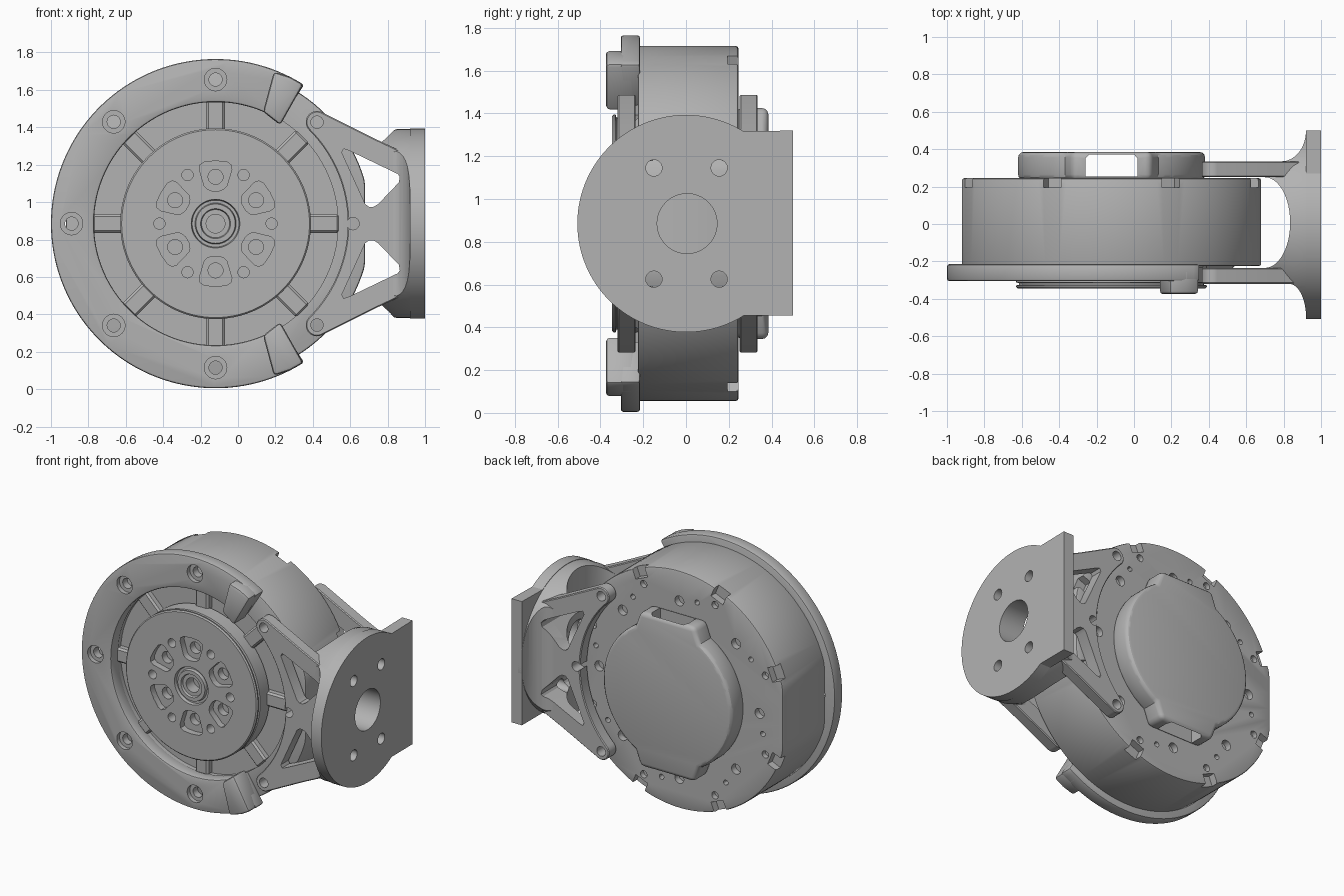
import bpy, bmesh
from math import sin, cos, radians, pi
from mathutils import Matrix

if "Cube" in bpy.data.objects:
    bpy.data.objects.remove(bpy.data.objects["Cube"])

CX, CZ = -0.12, 0.885  # motor axis

grey = bpy.data.materials.new("machined_grey")
grey.use_nodes = True
GREY = (0.45, 0.45, 0.45, 1)
grey.diffuse_color = GREY
grey.node_tree.nodes["Principled BSDF"].inputs["Base Color"].default_value = GREY


def polar(r, deg, cx=CX, cz=CZ):
    a = radians(deg)
    return cx + r * cos(a), cz + r * sin(a)


def arc(r, a0, a1, n=24, cx=CX, cz=CZ):
    return [polar(r, a0 + (a1 - a0) * i / n, cx, cz) for i in range(n + 1)]


def circle(r, cx=CX, cz=CZ, n=32):
    return arc(r, 0, 360, n, cx, cz)[:-1]


def turned(pts, deg):
    """Turn (radial, sideways) points about the motor axis."""
    a = radians(deg)
    return [(CX + u * cos(a) - v * sin(a), CZ + u * sin(a) + v * cos(a)) for u, v in pts]


def finish(name, bm):
    bmesh.ops.recalc_face_normals(bm, faces=bm.faces[:])
    me = bpy.data.meshes.new(name)
    bm.to_mesh(me)
    bm.free()
    me.materials.append(grey)
    ob = bpy.data.objects.new(name, me)
    bpy.context.collection.objects.link(ob)
    return ob


def prism(name, outlines, lo, hi, axis="y"):
    """Extrude one or more outlines along an axis."""
    place = {"x": lambda u, v, d: (d, u, v), "y": lambda u, v, d: (u, d, v),
             "z": lambda u, v, d: (u, v, d)}[axis]
    bm = bmesh.new()
    for pts in outlines:
        a = [bm.verts.new(place(u, v, lo)) for u, v in pts]
        b = [bm.verts.new(place(u, v, hi)) for u, v in pts]
        bm.faces.new(a)
        bm.faces.new(b[::-1])
        for i in range(len(a)):
            j = (i + 1) % len(a)
            bm.faces.new((a[i], a[j], b[j], b[i]))
    return finish(name, bm)


def lathe(name, profile, steps=96):
    """Revolve (radius, y) points about the motor axis."""
    bm = bmesh.new()
    vs = [bm.verts.new((CX + r, y, CZ)) for r, y in profile]
    es = [bm.edges.new(p) for p in zip(vs, vs[1:])]
    bmesh.ops.spin(bm, geom=vs + es, cent=(CX, 0, CZ), axis=(0, 1, 0),
                   angle=2 * pi, steps=steps)
    bmesh.ops.remove_doubles(bm, verts=bm.verts[:], dist=1e-4)
    return finish(name, bm)


def apply(ob, mod):
    with bpy.context.temp_override(object=ob, active_object=ob):
        bpy.ops.object.modifier_apply(modifier=mod.name)


def bevel(ob, width, segments=2):
    m = ob.modifiers.new("bevel", "BEVEL")
    m.width, m.segments, m.limit_method = width, segments, "ANGLE"
    m.angle_limit = radians(40)
    apply(ob, m)
    return ob


def combine(ob, tool, operation="DIFFERENCE"):
    m = ob.modifiers.new("cut", "BOOLEAN")
    m.object, m.operation, m.solver = tool, operation, "EXACT"
    apply(ob, m)
    bpy.data.objects.remove(tool)
    return ob


def cut(ob, outlines, lo, hi, axis="y"):
    return combine(ob, prism("cutter", outlines, lo, hi, axis))


EIGHT = range(0, 360, 45)

# Motor housing: round with two side flats, front recess, rim notches, screw holes
outline = [(max(CX - 0.8, min(CX + 0.8, x)), z) for x, z in circle(0.83, n=128)]
body = bevel(prism("motor_housing", [outline], -0.225, 0.245), 0.012)
cut(body, [circle(0.655, n=96)], -0.3, -0.19)
notch = [(0.76, -0.05), (0.9, -0.05), (0.9, 0.05), (0.76, 0.05)]
cut(body, [turned(notch, a + 22.5) for a in EIGHT], 0.195, 0.3)
cut(body, [circle(0.035, *polar(0.62, a), 20) for a in EIGHT]
    + [circle(0.018, *polar(0.66, a + 12), 12) for a in EIGHT], 0.2, 0.3)
cut(body, [circle(0.025, *polar(0.72, a + 22.5), 16) for a in EIGHT], 0.21, 0.3)

# Spokes in the front recess
spoke = [(0.49, -0.05), (0.66, -0.05), (0.66, 0.05), (0.49, 0.05)]
bevel(prism("recess_spokes", [turned(spoke, a) for a in EIGHT], -0.235, -0.17), 0.012, 1)

# Mounting ring: open arc with counterbored screw holes
ring = prism("mounting_ring", [arc(0.88, 57.5, 302.5, 96) + arc(0.65, 302.5, 57.5, 96)],
             -0.305, -0.215)
bevel(ring, 0.012)
ring_screws = [polar(0.77, a) for a in range(90, 271, 45)]
cut(ring, [circle(0.06, *p) for p in ring_screws], -0.4, -0.275)
cut(ring, [circle(0.035, *p) for p in ring_screws], -0.4, -0.2)

# Raised stop blocks at the ring ends
for name, s in (("upper_stop_block", 1), ("lower_stop_block", -1)):
    pts = [polar(0.63, s * 56.7), polar(0.88, s * 57.8), polar(0.88, s * 63),
           polar(0.87, s * 69), polar(0.65, s * 67)]
    bevel(prism(name, [pts], -0.375, -0.24), 0.018)

# Output rotor with grooved rim and centre boss
rotor = lathe("output_rotor", [
    (0, -0.2), (0.5, -0.2), (0.51, -0.21), (0.51, -0.312), (0.495, -0.316), (0.495, -0.325),
    (0.51, -0.329), (0.51, -0.337), (0.502, -0.345), (0.13, -0.345), (0.125, -0.325),
    (0.11, -0.325), (0.105, -0.345), (0.08, -0.345), (0.075, -0.33), (0.05, -0.33),
    (0.05, -0.25), (0, -0.25)])
pocket = [(0.185, -0.045), (0.2, -0.06), (0.29, -0.087), (0.315, -0.082), (0.33, -0.06),
          (0.335, 0), (0.33, 0.06), (0.315, 0.082), (0.29, 0.087), (0.2, 0.06),
          (0.185, 0.045), (0.175, 0.02), (0.175, -0.02)]
SIX = range(30, 390, 60)
cut(rotor, [turned(pocket, a) for a in SIX], -0.4, -0.3)
cut(rotor, [circle(0.04, *polar(0.25, a), 24) for a in SIX]
    + [circle(0.03, *polar(0.3, a + 30), 24) for a in SIX], -0.4, -0.25)

# Rear cover with a cable tunnel running through it
half = arc(0.5, -60, 60, 48) + [(CX + 0.21, CZ + 0.54)]
half.insert(0, (CX + 0.21, CZ - 0.54))
cover = prism("rear_cover", [half + [(2 * CX - x, 2 * CZ - z) for x, z in half]], 0.235, 0.385)
bevel(cover, 0.03, 3)
cut(cover, [[(-0.26, 0.255), (0.02, 0.255), (0.02, 0.35), (0, 0.372), (-0.24, 0.372),
             (-0.26, 0.35)]], 0, 1.8, "z")

# Bracket arms: lugs at both ends, curved inner edge, triangular windows
lug_x, lug_z = polar(0.767, 45)
top = arc(0.06, 225, 68, 12, lug_x, lug_z) + [(0.73, CZ + 0.455), (0.9, CZ + 0.375)]
arm_outline = top + [(x, 2 * CZ - z) for x, z in reversed(top)]
arm_outline += arc(0.707, -45, 45, 32)[1:-1]
window = [(0.565, 1.285), (0.595, 1.275), (0.855, 1.15), (0.865, 1.135), (0.86, 1.105),
          (0.75, 0.99), (0.725, 0.975), (0.7, 0.975), (0.68, 0.99), (0.555, 1.265)]
windows = [window, [(x, 2 * CZ - z) for x, z in window]]
arm_screws = [polar(0.767, 45), polar(0.767, -45), polar(0.735, 0)]
for name, lo, hi in (("front_bracket_arm", -0.32, -0.235), ("rear_bracket_arm", 0.25, 0.335)):
    arm = bevel(prism(name, [arm_outline], lo, hi), 0.006, 1)
    cut(arm, windows, lo - 0.1, hi + 0.1)
    cut(arm, [circle(0.033, *p, 24) for p in arm_screws], lo - 0.1, hi + 0.1)

# Bracket hub: saddle profile with flared sides, trimmed to a cone
saddle = [(0.7 + 0.135 * sin(t * pi / 24), 0.0075 + 0.2425 * cos(t * pi / 24))
          for t in range(25)]
flare = lambda x, y, w, h: [(x + w * sin(t * pi / 16), y + h * (1 - cos(t * pi / 16)))
                            for t in range(9)]
hub_outline = ([(0.7, -0.32)] + flare(0.83, -0.32, 0.09, -0.18) + [(0.95, -0.5), (0.95, 0.5)]
               + flare(0.79, 0.335, 0.13, 0.165)[::-1] + [(0.7, 0.335)] + saddle)
hub = prism("bracket_hub", [hub_outline], 0.3, 1.5, "z")
bm = bmesh.new()
for r1, r2, x, depth in ((0.455, 0.505, 0.765, 0.17), (0.505, 0.505, 0.91, 0.12)):
    bmesh.ops.create_cone(bm, cap_ends=True, segments=96, radius1=r1, radius2=r2, depth=depth,
                          matrix=Matrix.Translation((x, 0, CZ)) @ Matrix.Rotation(pi / 2, 4, "Y"))
bmesh.ops.remove_doubles(bm, verts=bm.verts[:], dist=1e-4)
inner = [f for f in bm.faces if len(f.verts) > 4 and abs(f.calc_center_median().x - 0.85) < 0.01]
bmesh.ops.delete(bm, geom=inner, context="FACES_ONLY")
combine(hub, finish("hub_trim", bm), "INTERSECT")
cut(hub, windows, -0.6, 0.6)

# Mounting plate: round with a squared rear side
plate_outline = arc(0.508, 58, 302, 80, 0, CZ)
plate_outline += [(0.5, 0.455), (0.5, 1.32)]
plate = prism("mounting_plate", [plate_outline], 0.92, 1.0, "x")
holes = [circle(0.14, 0.005, CZ, 48)]
holes += [circle(0.038, y, CZ + z, 24) for y in (-0.15, 0.155) for z in (-0.26, 0.26)]
for part in (hub, plate):
    cut(part, holes, 0.8, 1.1, "x")

# Smooth the round surfaces, keep the edges sharp
bpy.ops.object.select_all(action="DESELECT")
for ob in bpy.context.collection.objects:
    if ob.type == "MESH" and grey.name in ob.data.materials:
        ob.select_set(True)
        bpy.context.view_layer.objects.active = ob
bpy.ops.object.shade_smooth_by_angle(angle=radians(30))
